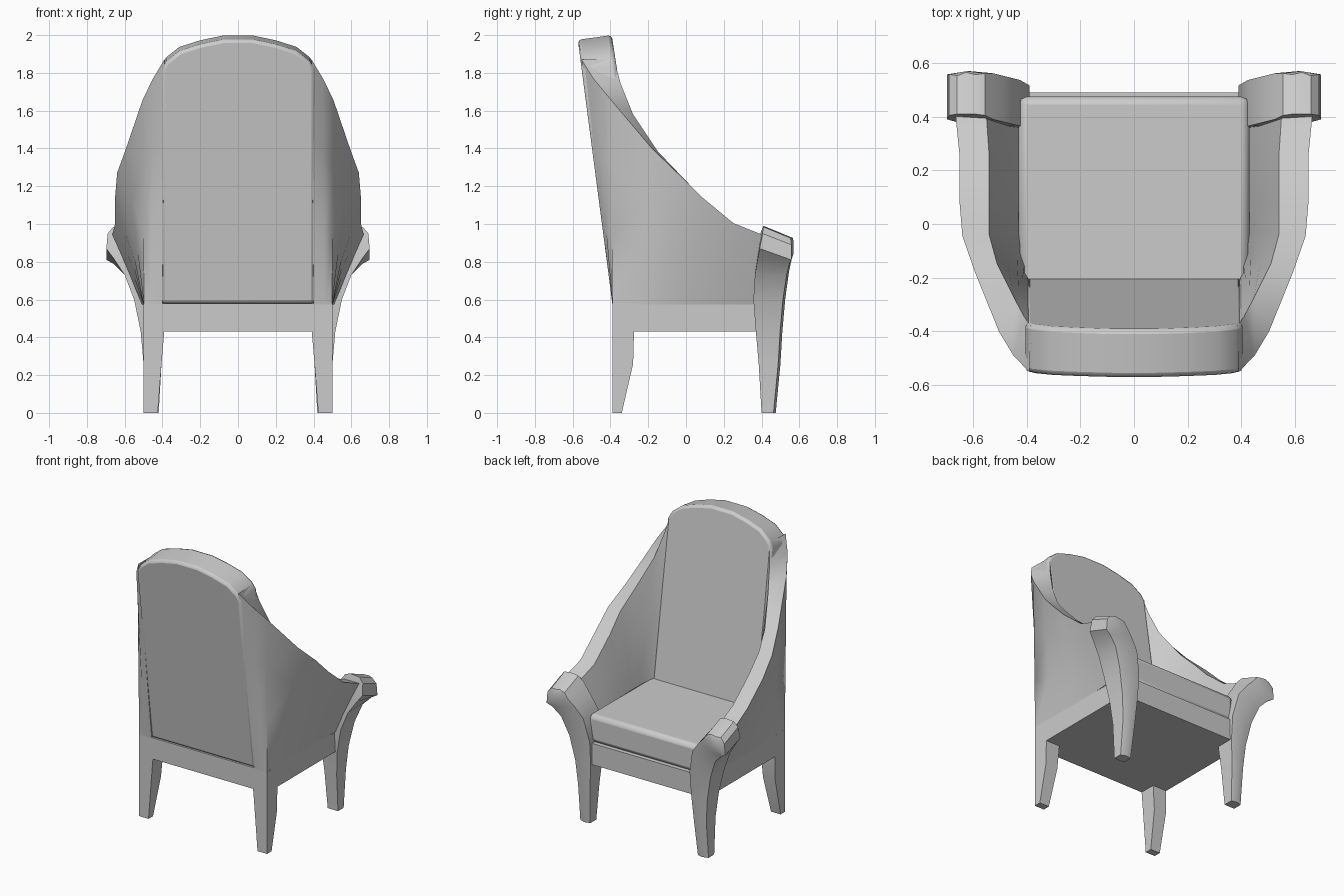
import bpy, bmesh

if "Cube" in bpy.data.objects:
    bpy.data.objects.remove(bpy.data.objects["Cube"])


def make(name, verts, faces, bevel=0.0, mirror=False, angle=0.6):
    me = bpy.data.meshes.new(name)
    me.from_pydata(verts, [], faces)
    bm = bmesh.new()
    bm.from_mesh(me)
    bmesh.ops.recalc_face_normals(bm, faces=bm.faces)
    bm.to_mesh(me)
    bm.free()
    ob = bpy.data.objects.new(name, me)
    bpy.context.collection.objects.link(ob)
    if bevel:
        b = ob.modifiers.new("Bevel", 'BEVEL')
        b.width, b.segments, b.limit_method = bevel, 2, 'ANGLE'
    if mirror:
        ob.modifiers.new("Mirror", 'MIRROR').use_mirror_merge = False
    bpy.ops.object.select_all(action='DESELECT')
    ob.select_set(True)
    bpy.context.view_layer.objects.active = ob
    bpy.ops.object.shade_smooth_by_angle(angle=angle)
    return ob


def loft(name, rings, **kw):
    n = len(rings[0])
    verts = [v for r in rings for v in r]
    faces = [(i * n + j, i * n + (j + 1) % n, (i + 1) * n + (j + 1) % n, (i + 1) * n + j)
             for i in range(len(rings) - 1) for j in range(n)]
    faces += [tuple(range(n)), tuple(range(len(verts) - n, len(verts)))]
    return make(name, verts, faces, **kw)


def rect(x0, x1, y0, y1, z):
    return [(x0, y0, z), (x1, y0, z), (x1, y1, z), (x0, y1, z)]


# Seat frame and front rail
loft("seat_frame", [rect(-.5, .5, -.39, .40, z) for z in (.43, .58)])
loft("front_rail", [rect(-.41, .41, .38, .49, z) for z in (.43, .58)])

# Seat cushion
loft("seat_cushion", [rect(-.43, .43, -.24, .475, z) for z in (.575, .77)], bevel=.03)

# Reclined backrest with arched top
half = [(.405, .58), (.405, 1.84), (.38, 1.885), (.31, 1.94), (.20, 1.975), (.08, 2.0)]
outline = half + [(-x, z) for x, z in reversed(half)]
rear = [(x, -.39 - .18 * (z - .58) / 1.4, z - .025 * (z > 1.8)) for x, z in outline]
fore = [(x, -.175 - .215 * (z - .58) / 1.4, z) for x, z in outline]
loft("backrest", [rear, fore], bevel=.018)

# Flared wings running down into the arms:
# outer top (x, y, z), inner top (x, y, z), outer bottom (x, y), inner bottom (x, y)
stations = [
    ((.39, -.553, 1.87), (.385, -.38, 1.87), (.40, -.39), (.38, -.20)),
    ((.45, -.49, 1.77), (.41, -.345, 1.74), (.46, -.39), (.39, -.18)),
    ((.504, -.40, 1.66), (.445, -.28, 1.58), (.498, -.39), (.40, -.16)),
    ((.593, -.18, 1.40), (.51, -.15, 1.385), (.5, -.25), (.40, -.10)),
    ((.64, -.045, 1.27), (.54, -.04, 1.27), (.5, -.12), (.40, -.02)),
    ((.65, .075, 1.15), (.54, .075, 1.15), (.5, .03), (.40, .08)),
    ((.65, .25, 1.005), (.54, .25, 1.005), (.5, .22), (.40, .24)),
    ((.665, .40, .945), (.55, .40, .945), (.51, .38), (.40, .38)),
]


def mix(a, b, t):
    return tuple(p + (q - p) * t for p, q in zip(a, b))


rings = []
for ot, it, ob, ib in stations:
    o, i = ob + (.575,), ib + (.575,)
    rings.append([o, mix(o, ot, .33), mix(o, ot, .67), ot,
                  it, mix(it, i, .33), mix(it, i, .67), i])
loft("wing", rings, mirror=True)

# Back legs
loft("back_leg", [rect(.425, .5, -.39, -.34, 0), rect(.405, .5, -.39, -.28, .26),
                  rect(.39, .5, -.39, -.275, .44)], mirror=True, angle=.4)

# Front legs sweeping outwards into arm fronts: inner x, z, outer x, z, back y, front y
leg = [
    (.42, .00, .50, .00, .40, .475),
    (.405, .26, .50, .26, .385, .50),
    (.392, .43, .515, .43, .37, .51),
    (.39, .60, .55, .60, .357, .525),
    (.425, .76, .60, .73, .365, .545),
    (.485, .87, .66, .82, .38, .56),
    (.525, .94, .697, .87, .39, .57),
    (.555, .98, .69, .95, .405, .57),
    (.59, .99, .66, .985, .41, .565),
]
rings = []
for xi, zi, xo, zo, yb, yf in leg:
    d = .06 if zi > .9 else .03 if zi > .8 else 0
    rings.append([(xi, yb, zi), (xo, yb, zo), (xo, yf - .012, zo - d),
                  ((xi + xo) / 2, yf, (zi + zo) / 2 - d), (xi, yf - .008, zi - d)])
loft("front_leg", rings, mirror=True, angle=.5)
